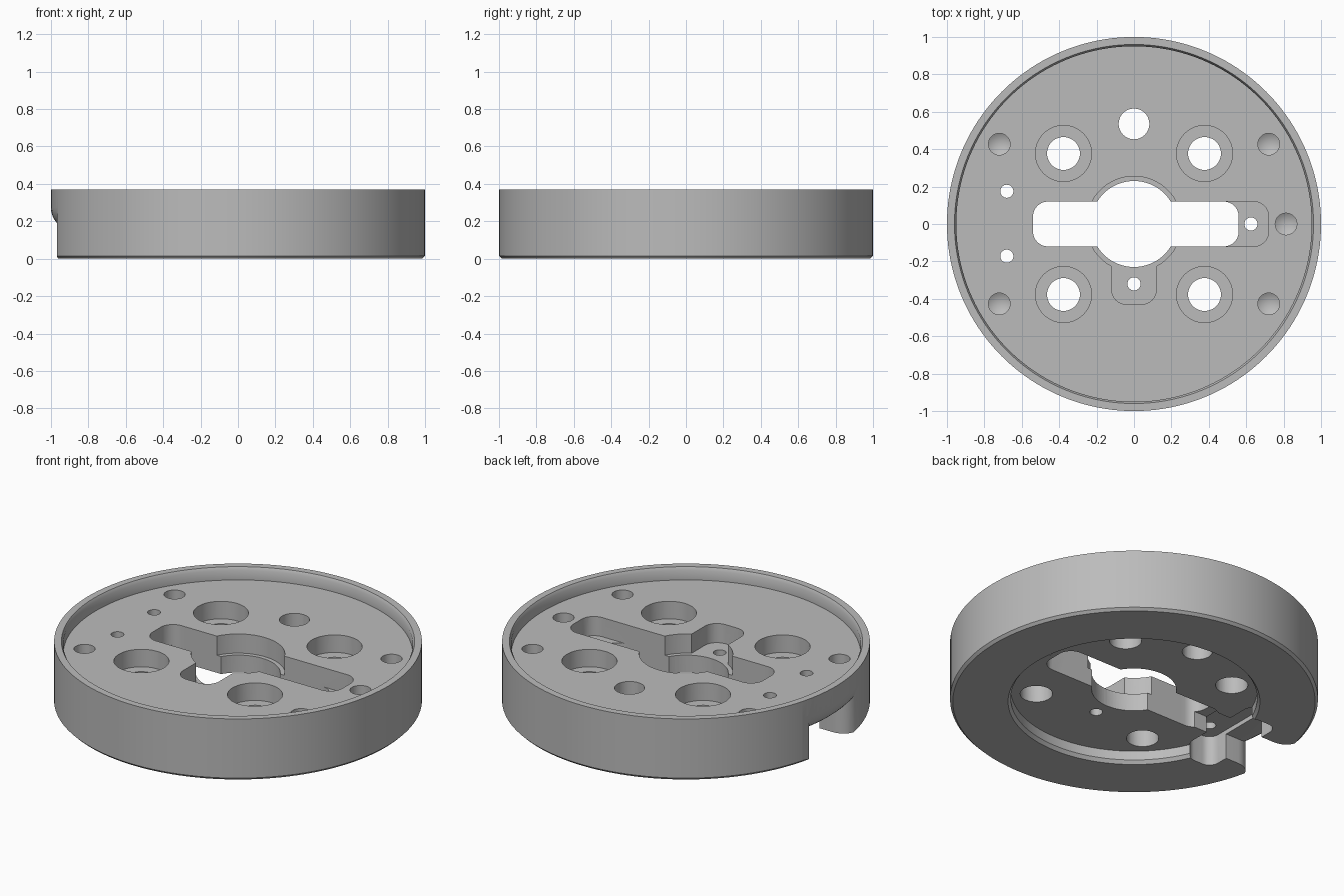
import bpy, bmesh, math
from math import sin, cos, pi, sqrt

cube = bpy.data.objects.get("Cube")
if cube:
    bpy.data.objects.remove(cube, do_unlink=True)

metal = bpy.data.materials.new("grey metal")
metal.use_nodes = True
grey = (0.5, 0.5, 0.5, 1)
metal.diffuse_color = grey
metal.node_tree.nodes["Principled BSDF"].inputs["Base Color"].default_value = grey

HEIGHT, FLOOR, LEDGE, UNDER = 0.37, 0.295, 0.18, 0.075


def finish(bm, name):
    bmesh.ops.recalc_face_normals(bm, faces=bm.faces)
    mesh = bpy.data.meshes.new(name)
    bm.to_mesh(mesh)
    bm.free()
    ob = bpy.data.objects.new(name, mesh)
    bpy.context.collection.objects.link(ob)
    mesh.materials.append(metal)
    return ob


def lathe(name, profile, x=0, y=0, steps=48):
    """Turn a (radius, z) profile that starts and ends on the axis."""
    bm = bmesh.new()
    verts = [bm.verts.new((r, 0, z)) for r, z in profile]
    edges = [bm.edges.new(pair) for pair in zip(verts, verts[1:])]
    bmesh.ops.spin(bm, geom=verts + edges, axis=(0, 0, 1), cent=(0, 0, 0),
                   angle=2 * pi, steps=steps, use_merge=True)
    bmesh.ops.remove_doubles(bm, verts=bm.verts, dist=1e-5)
    bmesh.ops.translate(bm, verts=bm.verts, vec=(x, y, 0))
    return finish(bm, name)


def hole(x, y, r, low=-0.1, high=0.5, steps=48):
    return lathe("hole_cutter", [(0, low), (r, low), (r, high), (0, high)], x, y, steps)


def pocket(x0, x1, y0, y1, low, high, r):
    """Upright block with rounded corners."""
    bm = bmesh.new()
    corners = [(x1 - r, y1 - r), (x0 + r, y1 - r), (x0 + r, y0 + r), (x1 - r, y0 + r)]
    ring = []
    for q, (cx, cy) in enumerate(corners):
        for k in range(9):
            a = (q + k / 8) * pi / 2
            ring.append(bm.verts.new((cx + r * cos(a), cy + r * sin(a), low)))
    face = bm.faces.new(ring)
    up = bmesh.ops.extrude_face_region(bm, geom=[face])["geom"]
    bmesh.ops.translate(bm, vec=(0, 0, high - low),
                        verts=[v for v in up if isinstance(v, bmesh.types.BMVert)])
    return finish(bm, "pocket_cutter")


def bell_mouth(half, roof, flare):
    """Side opening that widens in a rounded flare toward the rim."""
    bm = bmesh.new()
    stations = [(0.72, 0)]
    for k in range(11):
        a = k / 10 * pi / 2
        stations.append((1 - flare + flare * sin(a), flare * (1 - cos(a))))
    stations.append((1.05, flare))
    rows = []
    for r, f in stations:
        w, h = half + f, roof + f
        ys = [w * (k / 6 - 1) for k in range(13)]
        outline = [(y, h) for y in ys] + [(y, -0.1) for y in reversed(ys)]
        rows.append([bm.verts.new((-sqrt(r * r - y * y), y, z)) for y, z in outline])
    n = len(rows[0])
    for a, b in zip(rows, rows[1:]):
        for i in range(n):
            j = (i + 1) % n
            bm.faces.new((a[i], a[j], b[j], b[i]))
    for row in (rows[0], rows[-1]):
        for i in range(12):
            bm.faces.new((row[i], row[i + 1], row[n - 2 - i], row[n - 1 - i]))
    return finish(bm, "bell_mouth_cutter")


# Turned body with a rim, a top recess and an underside recess
body = lathe("round_base", [
    (0, UNDER), (0.67, UNDER), (0.67, 0.02), (0.685, 0), (0.985, 0), (1, 0.015),
    (1, HEIGHT), (0.96, HEIGHT), (0.95, 0.352), (0.95, FLOOR), (0, FLOOR)], steps=160)

# Centre opening, long slot and their shallow ledges
cutters = [
    hole(0, 0, 0.23, steps=72),
    hole(0, 0, 0.255, LEDGE, steps=72),
    pocket(-0.54, 0.56, -0.12, 0.12, -0.1, 0.5, 0.08),
    pocket(0.3, 0.72, -0.12, 0.12, LEDGE, 0.5, 0.08),
    pocket(-0.12, 0.12, -0.43, 0, LEDGE, 0.5, 0.08),
    hole(0.625, 0, 0.035), hole(0, -0.32, 0.035), hole(0, 0.535, 0.082),
]

# Counterbored bolt holes and blind drilled holes
drill = [(0, 0.115), (0.058, 0.15), (0.058, 0.5), (0, 0.5)]
for sx in (-1, 1):
    for sy in (-1, 1):
        cutters.append(hole(sx * 0.377, sy * 0.377, 0.088))
        cutters.append(hole(sx * 0.377, sy * 0.377, 0.15, 0.19))
        cutters.append(lathe("drill_cutter", drill, sx * 0.72, sy * 0.427, 32))
cutters.append(lathe("drill_cutter", drill, 0.813, 0, 32))

# Cable exit: pocket, link to the slot, flared side opening and two small holes
cutters += [
    pocket(-0.78, -0.6, -0.28, 0.28, -0.1, 0.178, 0.06),
    pocket(-0.7, -0.45, -0.1, 0.1, -0.1, 0.172, 0.03),
    bell_mouth(0.15, 0.152, 0.12),
    hole(-0.68, 0.175, 0.035), hole(-0.68, -0.172, 0.035),
]

for cutter in cutters:
    cutter.hide_render = True
    mod = body.modifiers.new("cut", 'BOOLEAN')
    mod.operation = 'DIFFERENCE'
    mod.solver = 'EXACT'
    mod.object = cutter

# Bake the cuts and drop the cutters
graph = bpy.context.evaluated_depsgraph_get()
baked = bpy.data.meshes.new_from_object(body.evaluated_get(graph))
body.modifiers.clear()
body.data = baked
baked.materials.clear()
baked.materials.append(metal)
for poly in baked.polygons:
    poly.material_index = 0
for cutter in cutters:
    bpy.data.objects.remove(cutter, do_unlink=True)

bpy.ops.object.select_all(action='DESELECT')
body.select_set(True)
bpy.context.view_layer.objects.active = body
bpy.ops.object.shade_smooth_by_angle(angle=math.radians(30))
